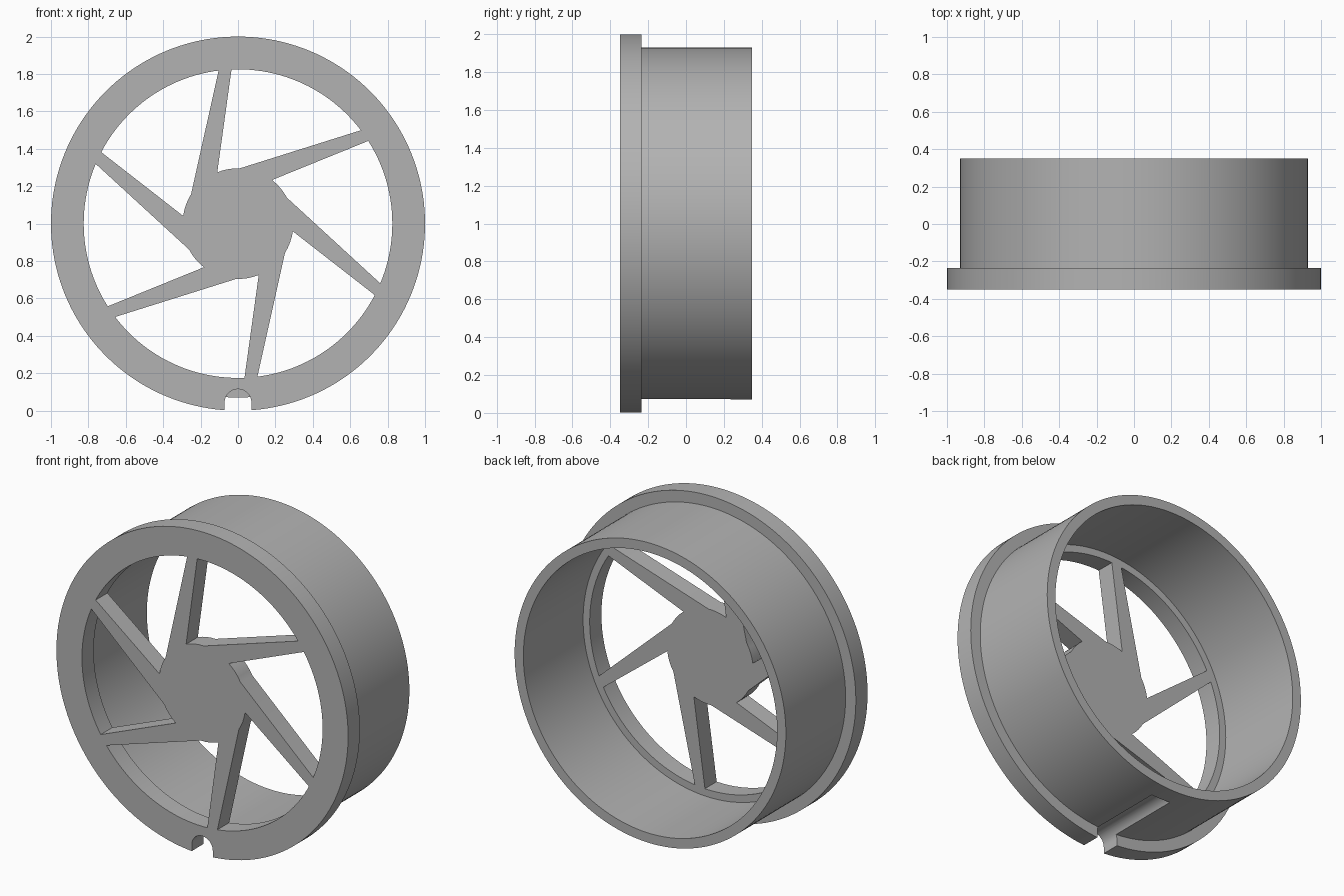
import bpy, bmesh
from math import sin, cos, pi, radians

cube = bpy.data.objects.get("Cube")
if cube:
    bpy.data.objects.remove(cube, do_unlink=True)

FRONT, STEP, BACK = -0.35, -0.235, 0.35
CENTRE = 1.0          # height of the wheel axis
SEGMENTS = 160

grey = bpy.data.materials.new("plain grey")
grey.use_nodes = True
colour = (0.45, 0.45, 0.45, 1)
grey.diffuse_color = colour
grey.node_tree.nodes["Principled BSDF"].inputs["Base Color"].default_value = colour


def finish(name, bm):
    bmesh.ops.recalc_face_normals(bm, faces=bm.faces)
    mesh = bpy.data.meshes.new(name)
    bm.to_mesh(mesh)
    bm.free()
    mesh.materials.append(grey)
    obj = bpy.data.objects.new(name, mesh)
    bpy.context.collection.objects.link(obj)
    return obj


def prism(name, outline, y0, y1):
    """Extrude an (x, z) outline from y0 to y1."""
    bm = bmesh.new()
    face = bm.faces.new([bm.verts.new((x, y0, z)) for x, z in outline])
    result = bmesh.ops.extrude_face_region(bm, geom=[face])
    moved = [v for v in result["geom"] if isinstance(v, bmesh.types.BMVert)]
    bmesh.ops.translate(bm, verts=moved, vec=(0, y1 - y0, 0))
    return finish(name, bm)


def lathe(name, profile):
    """Revolve a closed (radius, y) profile about the wheel axis."""
    bm = bmesh.new()
    rings = []
    for i in range(SEGMENTS):
        a = 2 * pi * i / SEGMENTS
        rings.append([bm.verts.new((r * cos(a), y, CENTRE + r * sin(a))) for r, y in profile])
    n = len(profile)
    for i in range(SEGMENTS):
        a, b = rings[i], rings[(i + 1) % SEGMENTS]
        for j in range(n):
            k = (j + 1) % n
            bm.faces.new((a[j], a[k], b[k], b[j]))
    return finish(name, bm)


def polar(radius, degrees):
    a = radians(degrees)
    return radius * cos(a), CENTRE + radius * sin(a)


# Flanged rim with its hollow barrel
rim = lathe("rim", [(0.825, FRONT), (1, FRONT), (1, STEP), (0.93, STEP),
                    (0.93, BACK), (0.87, BACK), (0.87, STEP), (0.825, STEP)])

# Round-topped groove along the underside, stopping short of the back
groove = [(0.072, -0.2), (-0.072, -0.2)]
groove += [(-0.072 * cos(pi * i / 24), 0.043 + 0.072 * sin(pi * i / 24)) for i in range(25)]
cutter = prism("groove_cutter", groove, FRONT - 0.1, 0.235)
cutter.hide_render = True
cut = rim.modifiers.new("groove", 'BOOLEAN')
cut.operation = 'DIFFERENCE'
cut.solver = 'EXACT'
cut.object = cutter
graph = bpy.context.evaluated_depsgraph_get()
cut_mesh = bpy.data.meshes.new_from_object(rim.evaluated_get(graph))
rim.modifiers.clear()
rim.data = cut_mesh
bpy.data.objects.remove(cutter, do_unlink=True)

# Hub with six swept, tapering spokes
star = []
for i in range(6):
    turn = -60 * i
    star += [polar(0.826, turn + a) for a in (97.2, 95.6, 94, 92.4)]
    star += [polar(0.296, turn + a) for a in (112, 106, 100, 94, 88)]
spokes = prism("hub_and_spokes", star, FRONT, STEP)

for obj in (rim, spokes):
    bpy.ops.object.select_all(action='DESELECT')
    obj.select_set(True)
    bpy.context.view_layer.objects.active = obj
    bpy.ops.object.shade_smooth_by_angle(angle=radians(20))
